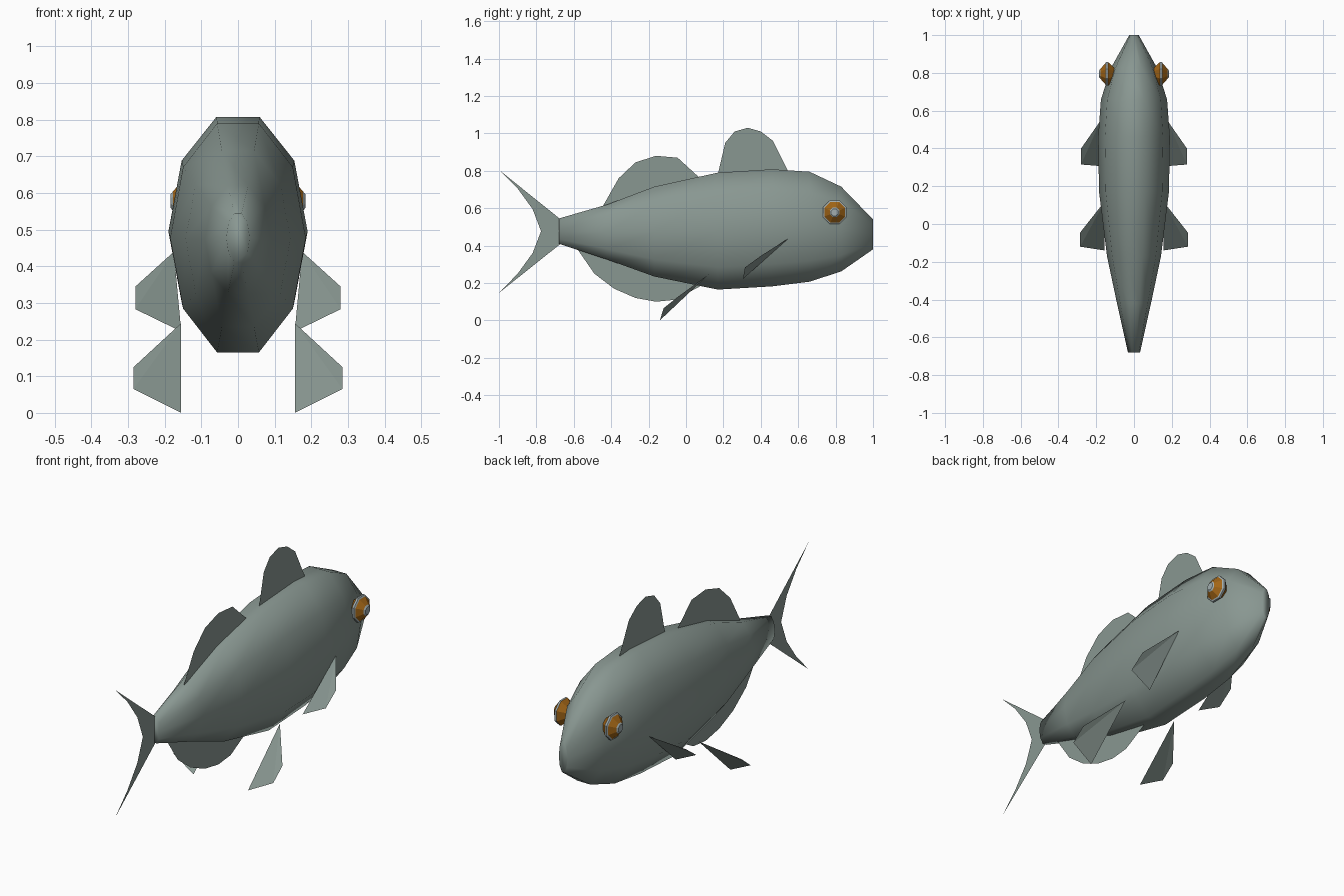
import bpy, bmesh, math

if "Cube" in bpy.data.objects:
    bpy.data.objects.remove(bpy.data.objects["Cube"])


def material(name, rgb):
    m = bpy.data.materials.new(name)
    m.diffuse_color = (*rgb, 1)
    m.use_nodes = True
    m.node_tree.nodes["Principled BSDF"].inputs["Base Color"].default_value = m.diffuse_color
    return m


SKIN = material("grey green skin", (0.25, 0.31, 0.285))
ORANGE = material("orange iris", (0.36, 0.13, 0.008))
PALE = material("pale grey eye", (0.36, 0.42, 0.43))


def make(name, verts, faces, mats, smooth=False, closed=False):
    me = bpy.data.meshes.new(name)
    me.from_pydata(verts, [], faces)
    for m in mats:
        me.materials.append(m)
    if closed:
        bm = bmesh.new()
        bm.from_mesh(me)
        bmesh.ops.recalc_face_normals(bm, faces=bm.faces)
        bm.to_mesh(me)
        bm.free()
    for p in me.polygons:
        p.use_smooth = smooth
    ob = bpy.data.objects.new(name, me)
    bpy.context.collection.objects.link(ob)
    return ob


def loft(rings):
    """Join equal-sided rings into a capped skin."""
    n = len(rings[0])
    verts = [v for r in rings for v in r]
    faces = [(k * n + i, k * n + (i + 1) % n, (k + 1) * n + (i + 1) % n, (k + 1) * n + i)
             for k in range(len(rings) - 1) for i in range(n)]
    faces += [tuple(range(n)), tuple(range(len(verts) - n, len(verts)))]
    return verts, faces


# Body: ten-sided sections (y, top, bottom, half width) from tail to snout
SECTIONS = [(-0.68, 0.545, 0.41, 0.032), (-0.42, 0.62, 0.325, 0.09),
            (-0.17, 0.715, 0.235, 0.143), (0.17, 0.79, 0.165, 0.185),
            (0.46, 0.808, 0.182, 0.19), (0.66, 0.795, 0.207, 0.175),
            (0.83, 0.715, 0.262, 0.12), (1.0, 0.54, 0.38, 0.025)]
rings = []
for y, top, bottom, w in SECTIONS:
    mid, h = (top + bottom) / 2, (top - bottom) / 2 / math.sin(math.radians(72))
    rings.append([(w * math.cos(i * math.tau / 10), y, mid + h * math.sin(i * math.tau / 10))
                  for i in range(10)])
make("body", *loft(rings), [SKIN], smooth=True, closed=True)


# Flat fins on the centre line, outlined as (y, z)
def flat_fin(name, outline):
    make(name, [(0, y, z) for y, z in outline], [tuple(range(len(outline)))], [SKIN])


flat_fin("front_back_fin", [(0.17, 0.78), (0.21, 0.95), (0.26, 1.01), (0.33, 1.03),
                            (0.40, 1.01), (0.465, 0.96), (0.545, 0.80)])
flat_fin("rear_back_fin", [(-0.445, 0.61), (-0.36, 0.76), (-0.27, 0.845), (-0.16, 0.88),
                           (-0.045, 0.87), (0.07, 0.765)])
flat_fin("belly_fin", [(-0.58, 0.38), (-0.49, 0.25), (-0.385, 0.17), (-0.27, 0.12),
                       (-0.16, 0.10), (-0.06, 0.11), (0.08, 0.185)])
flat_fin("tail_fin", [(-0.67, 0.54), (-1.0, 0.805), (-0.90, 0.705), (-0.82, 0.595),
                      (-0.775, 0.477), (-0.82, 0.36), (-0.90, 0.25), (-1.0, 0.147),
                      (-0.67, 0.41)])

# Paired side fins and eyes, mirrored left and right
SIDE_FINS = {
    "chest_fin": [(0.175, 0.55, 0.44), (0.28, 0.40, 0.345), (0.28, 0.315, 0.283), (0.155, 0.305, 0.222)],
    "pelvic_fin": [(0.155, 0.12, 0.245), (0.285, -0.045, 0.125), (0.285, -0.12, 0.065), (0.155, -0.14, 0.0)],
}
# Eye rings (x, radius): back, rim, rim edge, iris edge, pupil
EYE = [(0.10, 0.03), (0.138, 0.068), (0.148, 0.068), (0.152, 0.06), (0.178, 0.028), (0.184, 0.02)]

for side, s in (("right", 1), ("left", -1)):
    for name, pts in SIDE_FINS.items():
        make(f"{name}_{side}", [(s * x, y, z) for x, y, z in pts],
             [(0, 1, 2), (0, 2, 3)], [SKIN])
    rings = [[(s * x, 0.795 + r * math.cos((i + 0.5) * math.tau / 8),
               0.578 + r * math.sin((i + 0.5) * math.tau / 8)) for i in range(8)]
             for x, r in EYE]
    eye = make(f"eye_{side}", *loft(rings), [ORANGE, PALE], closed=True)
    # Pale rim and pupil, orange elsewhere
    for p in eye.data.polygons:
        x = abs(p.center.x)
        p.material_index = 1 if 0.14 < x < 0.152 or x > 0.179 else 0
